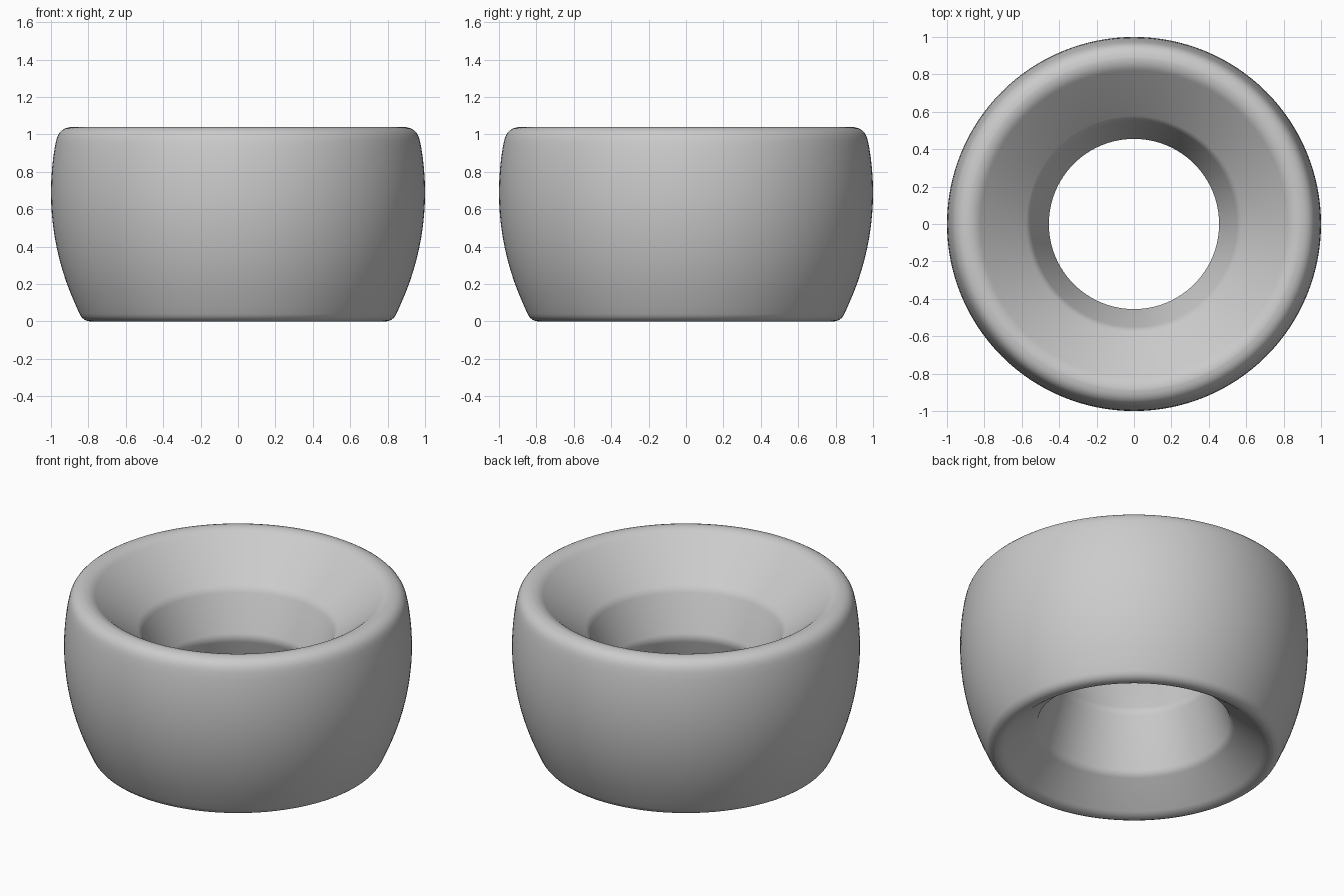
import bpy, bmesh, math
from mathutils import Vector

cube = bpy.data.objects.get("Cube")
if cube:
    bpy.data.objects.remove(cube, do_unlink=True)

SEGMENTS = 128


def fillet(prev, corner, nxt, length, steps=6):
    """Round a profile corner, starting a given length away on both sides."""
    a = corner + (prev - corner).normalized() * length
    b = corner + (nxt - corner).normalized() * length
    ts = [i / steps for i in range(steps + 1)]
    return [a * (1 - t) ** 2 + corner * 2 * t * (1 - t) + b * t ** 2 for t in ts]


def bulge(z):
    """Outer radius of the barrel-shaped tread at a height."""
    arc = 1.44
    return 1 - arc + math.sqrt(arc ** 2 - (z - 0.69) ** 2)


# Closed cross-section: (radius, height, rounding length)
top = 1.04
corners = [(bulge(top), top, 0.075), (0.85, top, 0.04), (0.56, 0.79, 0.025),
           (0.45, 0.525, 0.03), (0.56, 0.165, 0.025), (0.765, 0, 0.035),
           (bulge(0) + 0.005, 0, 0.045)]
tread = [Vector((bulge(z), z)) for z in [0.09 + 0.06 * i for i in range(15)]]
points = [Vector(c[:2]) for c in corners]
profile = list(tread)
for i, (r, z, length) in enumerate(corners):
    before = points[i - 1] if i else tread[-1]
    after = points[i + 1] if i + 1 < len(points) else tread[0]
    profile += fillet(before, points[i], after, length)

# Spin the cross-section into a ring
bm = bmesh.new()
verts = [bm.verts.new((p.x, 0, p.y)) for p in profile]
edges = [bm.edges.new((verts[i - 1], verts[i])) for i in range(len(verts))]
bmesh.ops.spin(bm, geom=verts + edges, cent=(0, 0, 0), axis=(0, 0, 1),
               angle=math.tau, steps=SEGMENTS, use_merge=True)
bmesh.ops.remove_doubles(bm, verts=bm.verts[:], dist=0.0005)
bmesh.ops.recalc_face_normals(bm, faces=bm.faces[:])
mesh = bpy.data.meshes.new("wheel_ring")
bm.to_mesh(mesh)
bm.free()
ring = bpy.data.objects.new("wheel_ring", mesh)
bpy.context.collection.objects.link(ring)

# Plain grey material
grey = bpy.data.materials.new("light_grey")
grey.use_nodes = True
colour = (0.6, 0.6, 0.6, 1)
grey.diffuse_color = colour
grey.node_tree.nodes["Principled BSDF"].inputs["Base Color"].default_value = colour
mesh.materials.append(grey)

# Smooth shading
bpy.ops.object.select_all(action="DESELECT")
ring.select_set(True)
bpy.context.view_layer.objects.active = ring
bpy.ops.object.shade_smooth_by_angle(angle=math.radians(40))
